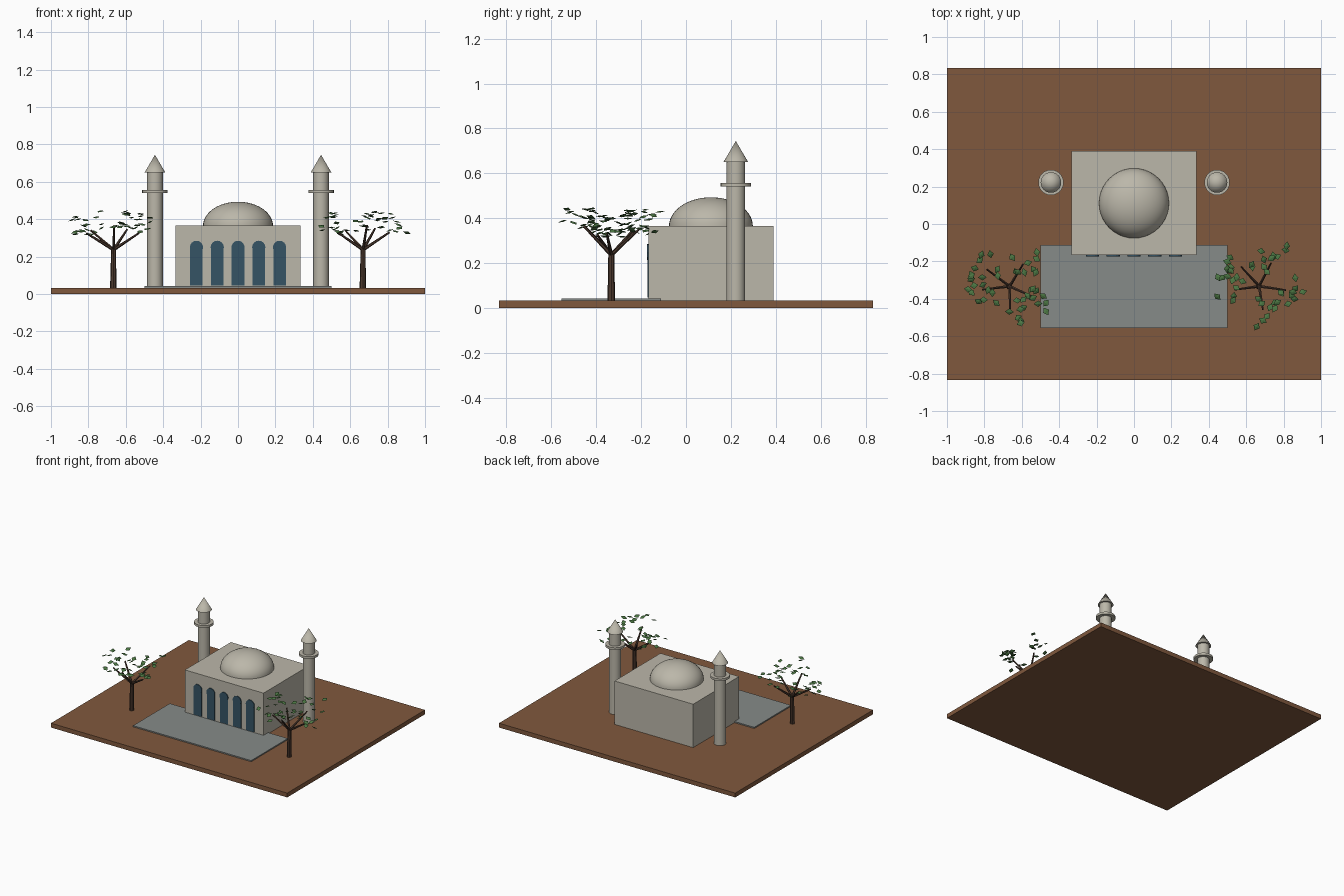
import bpy, bmesh, math, random
from mathutils import Vector, Matrix, Euler

if "Cube" in bpy.data.objects:
    bpy.data.objects.remove(bpy.data.objects["Cube"])


def material(name, rgb):
    m = bpy.data.materials.new(name)
    m.diffuse_color = (*rgb, 1)
    m.use_nodes = True
    m.node_tree.nodes["Principled BSDF"].inputs["Base Color"].default_value = m.diffuse_color
    return m


STONE = material("pale_stone", (0.50, 0.475, 0.40))
EARTH = material("brown_earth", (0.216, 0.098, 0.047))
PAVING = material("grey_paving", (0.24, 0.26, 0.25))
GLASS = material("dark_blue_glass", (0.036, 0.088, 0.13))
BARK = material("dark_bark", (0.075, 0.042, 0.028))
LEAF = material("green_leaf", (0.07, 0.18, 0.055))


def finish(name, bm, mat, smooth=False):
    mesh = bpy.data.meshes.new(name)
    bmesh.ops.recalc_face_normals(bm, faces=bm.faces)
    bm.to_mesh(mesh)
    bm.free()
    mesh.materials.append(mat)
    ob = bpy.data.objects.new(name, mesh)
    bpy.context.collection.objects.link(ob)
    if smooth:
        bpy.ops.object.select_all(action='DESELECT')
        ob.select_set(True)
        bpy.context.view_layer.objects.active = ob
        bpy.ops.object.shade_smooth_by_angle(angle=math.radians(35))
    return ob


def add_box(bm, lo, hi):
    lo, hi = Vector(lo), Vector(hi)
    mat = Matrix.Translation((lo + hi) / 2) @ Matrix.Diagonal((*(hi - lo), 1))
    bmesh.ops.create_cube(bm, size=1, matrix=mat)


def box(name, lo, hi, mat):
    bm = bmesh.new()
    add_box(bm, lo, hi)
    return finish(name, bm, mat)


def add_rod(bm, a, b, r1, r2, sides):
    """Cylinder or cone running from point a to point b."""
    a, b = Vector(a), Vector(b)
    rot = (b - a).to_track_quat('Z', 'Y').to_matrix().to_4x4()
    bmesh.ops.create_cone(bm, cap_ends=True, segments=sides, radius1=r1, radius2=r2,
                          depth=(b - a).length, matrix=Matrix.Translation((a + b) / 2) @ rot)


def revolve(name, profile, x, y, mat, sides=32):
    """Lathe a (radius, z) profile around a vertical axis."""
    bm = bmesh.new()
    vs = [bm.verts.new((r, 0, z)) for r, z in profile]
    es = [bm.edges.new(p) for p in zip(vs, vs[1:])]
    bmesh.ops.spin(bm, geom=vs + es, cent=(0, 0, 0), axis=(0, 0, 1),
                   angle=2 * math.pi, steps=sides)
    bmesh.ops.remove_doubles(bm, verts=bm.verts, dist=1e-5)
    bmesh.ops.translate(bm, verts=bm.verts, vec=(x, y, 0))
    return finish(name, bm, mat, True)


# Ground slab, forecourt and prayer hall
G = 0.033
box("ground_slab", (-1, -0.833, 0), (1, 0.833, G), EARTH)
box("forecourt", (-0.5, -0.555, G - 0.003), (0.5, -0.111, 0.042), PAVING)
box("main_hall", (-0.333, -0.167, G), (0.333, 0.389, 0.365), STONE)

# Flattened dome
steps = 14
revolve("dome", [(0.187 * math.cos(i / steps * math.pi / 2),
                  0.364 + 0.129 * math.sin(i / steps * math.pi / 2))
                 for i in range(steps + 1)], 0, 0.111, STONE, 40)

# Five arched windows: a panel with a round head
for i in range(5):
    x = (i - 2) * 0.111
    bm = bmesh.new()
    add_box(bm, (x - 0.0335, -0.171, 0.046), (x + 0.0335, -0.164, 0.25))
    add_rod(bm, (x, -0.164, 0.249), (x, -0.1735, 0.249), 0.0355, 0.0355, 16)
    finish(f"arched_window_{i + 1}", bm, GLASS)

# Two minarets: shaft, balcony ring and overhanging cone cap
for side, x in (("left", -0.444), ("right", 0.444)):
    revolve(f"{side}_minaret", [
        (0, G), (0.042, G), (0.042, 0.54), (0.068, 0.54), (0.068, 0.557),
        (0.042, 0.557), (0.042, 0.65), (0.055, 0.65), (0, 0.744)], x, 0.222, STONE, 24)


def tree(side, cx, cy, branches, seed):
    """Trunk, splayed branches and small diamond leaves around each tip."""
    rng = random.Random(seed)
    wood = bmesh.new()
    top = Vector((cx + 0.002, cy, 0.25))
    add_rod(wood, (cx, cy, G), top, 0.017, 0.013, 8)
    tips = []
    for deg, reach, z in branches:
        a = math.radians(deg)
        tip = Vector((cx + reach * math.cos(a), cy + reach * math.sin(a), z))
        add_rod(wood, top - Vector((0, 0, 0.014)), tip, 0.009, 0.005, 6)
        tips.append((tip, a))
    finish(f"{side}_tree_trunk", wood, BARK)

    leaves = bmesh.new()
    for tip, a in tips:
        for _ in range(9):
            pos = tip + Vector((rng.uniform(-0.075, 0.075), rng.uniform(-0.075, 0.075),
                                rng.uniform(-0.01, 0.095)))
            pos += Vector((math.cos(a), math.sin(a), 0)) * 0.02
            rot = Euler((rng.uniform(-0.4, 0.4), rng.uniform(-0.4, 0.4),
                         rng.uniform(0, 6.28))).to_matrix().to_4x4()
            # four-sided flattened bipyramid
            size = Matrix.Diagonal((0.024, 0.018, 0.004, 1))
            m = Matrix.Translation(pos) @ rot @ size
            ring = [leaves.verts.new(m @ Vector(p)) for p in
                    ((1, 0, 0), (0, 1, 0), (-1, 0, 0), (0, -1, 0))]
            ends = [leaves.verts.new(m @ Vector((0, 0, s))) for s in (1, -1)]
            for k in range(4):
                leaves.faces.new((ring[k], ring[(k + 1) % 4], ends[0]))
                leaves.faces.new((ring[(k + 1) % 4], ring[k], ends[1]))
    finish(f"{side}_tree_leaves", leaves, LEAF)


tree("left", -0.667, -0.333, [(58, 0.14, 0.345), (143, 0.15, 0.34), (187, 0.145, 0.325),
                              (272, 0.12, 0.365), (336, 0.15, 0.325)], 4)
tree("right", 0.667, -0.333, [(62, 0.14, 0.35), (132, 0.14, 0.34), (188, 0.13, 0.325),
                              (280, 0.125, 0.365), (352, 0.145, 0.33)], 11)
